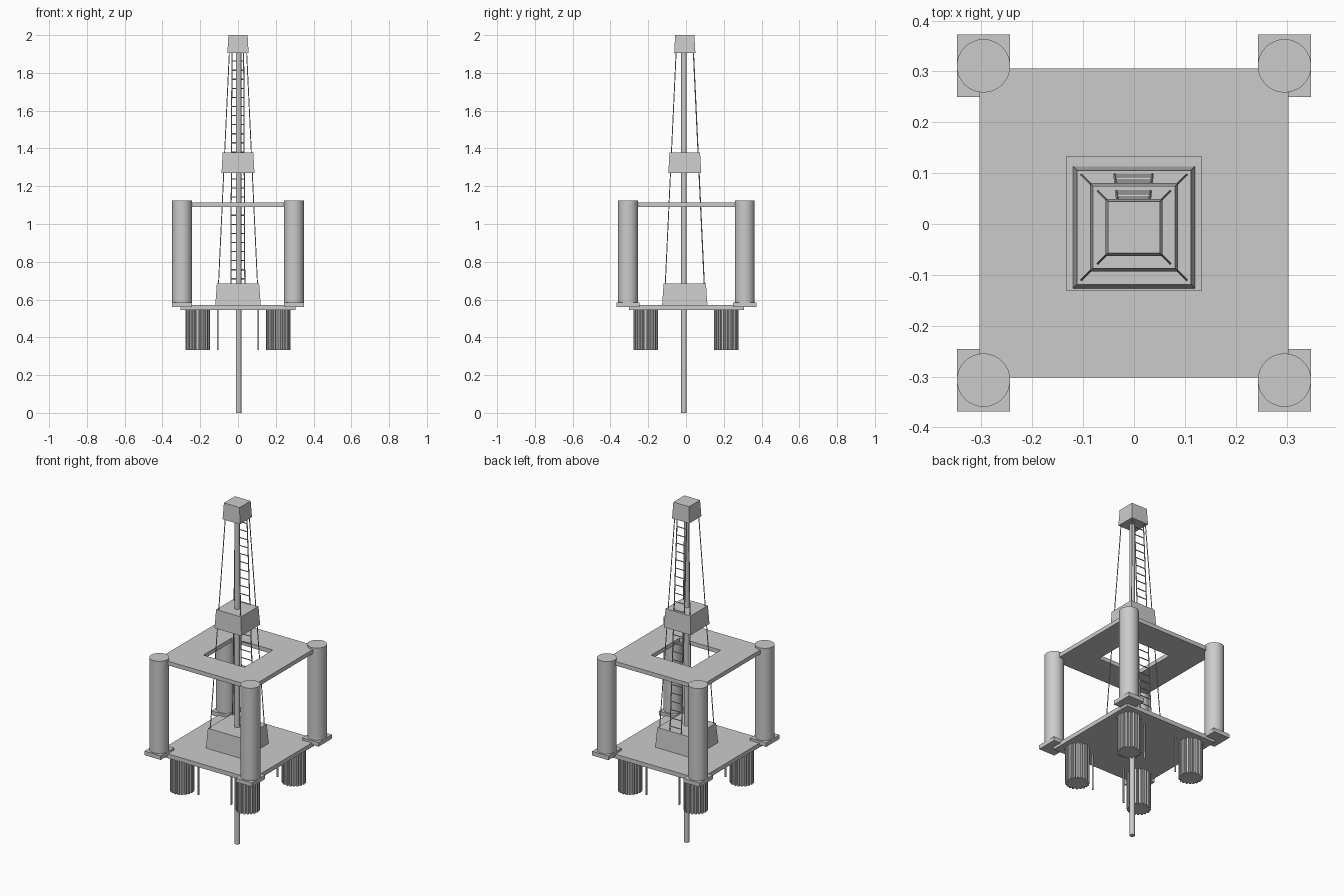
import bpy, bmesh, math
from mathutils import Vector

if "Cube" in bpy.data.objects:
    bpy.data.objects.remove(bpy.data.objects["Cube"])

CY = -0.0065  # tower centre in y


def finish(name, bm):
    bmesh.ops.recalc_face_normals(bm, faces=bm.faces)
    me = bpy.data.meshes.new(name)
    bm.to_mesh(me)
    bm.free()
    ob = bpy.data.objects.new(name, me)
    bpy.context.collection.objects.link(ob)
    return ob


def loft(name, bottom, top, z0, z1):
    """Closed solid between two outlines with equal point counts."""
    bm = bmesh.new()
    a = [bm.verts.new((x, y, z0)) for x, y in bottom]
    b = [bm.verts.new((x, y, z1)) for x, y in top]
    n = len(a)
    bm.faces.new(a)
    bm.faces.new(b)
    for i in range(n):
        j = (i + 1) % n
        bm.faces.new((a[i], a[j], b[j], b[i]))
    return finish(name, bm)


def rect(cx, cy, hx, hy):
    return [(cx - hx, cy - hy), (cx + hx, cy - hy), (cx + hx, cy + hy), (cx - hx, cy + hy)]


def rod(name, p, q, r, sides=8):
    p, q = Vector(p), Vector(q)
    bpy.ops.mesh.primitive_cylinder_add(vertices=sides, radius=r, depth=(q - p).length, location=(p + q) / 2)
    ob = bpy.context.object
    ob.name = name
    ob.rotation_euler = (q - p).to_track_quat('Z', 'Y').to_euler()
    bpy.ops.object.shade_smooth_by_angle(angle=math.radians(46))
    return ob


def half(z):
    """Half width of the tapering tower frame at height z."""
    return 0.103 - 0.057 * (z - 0.685) / 1.22


# lower deck
deck = rect(0, 0.002, 0.304, 0.304)
loft("lower_deck", deck, deck, 0.545, 0.57)

# upper deck with square opening
bm = bmesh.new()
outer, inner = deck, rect(0, 0.001, 0.133, 0.132)
rings = [[bm.verts.new((x, y, z)) for x, y in o]
         for o, z in ((outer, 1.09), (outer, 1.114), (inner, 1.114), (inner, 1.09))]
for k in range(4):
    a, b = rings[k], rings[(k + 1) % 4]
    for i in range(4):
        j = (i + 1) % 4
        bm.faces.new((a[i], a[j], b[j], b[i]))
finish("upper_deck", bm)

# corner columns, feet, fluted piles and thin hanging pipes
flutes = 20
gear = []
for i in range(flutes):
    for off, r in ((-0.28, 0.065), (0.18, 0.065), (0.3, 0.055), (0.6, 0.055)):
        t = 2 * math.pi * (i + off) / flutes
        gear.append((r * math.cos(t), r * math.sin(t)))
for sx, xn in ((-1, "left"), (1, "right")):
    for sy, yn in ((-1, "front"), (1, "back")):
        tag = f"{yn}_{xn}"
        x, y = sx * 0.296, 0.002 + sy * 0.309
        rod("column_" + tag, (x, y, 0.58), (x, y, 1.125), 0.0525, 32)
        foot = rect(x, y, 0.0525, 0.0615)
        loft("foot_" + tag, foot, foot, 0.56, 0.584)
        pile = [(sx * 0.213 + u, sy * 0.214 + v) for u, v in gear]
        loft("fluted_pile_" + tag, pile, pile, 0.333, 0.55)
        rod("hanging_pipe_" + tag, (sx * 0.107, sy * 0.214, 0.333), (sx * 0.107, sy * 0.214, 0.55), 0.005)
        # tower leg
        lo, hi = 0.66, 1.93
        rod("tower_leg_" + tag, (sx * half(lo), CY + sy * half(lo), lo),
            (sx * half(hi), CY + sy * half(hi), hi), 0.0025, 6)

# tapered tower boxes
for name, h0, h1, z0, z1 in (("base_box", 0.12, 0.112, 0.57, 0.685),
                             ("middle_box", 0.087, 0.081, 1.27, 1.378),
                             ("top_box", 0.056, 0.051, 1.905, 2.0)):
    loft(name, rect(0, CY, h0, h0), rect(0, CY, h1, h1), z0, z1)

# central drill pipe
rod("drill_pipe", (0.003, -0.011, 0), (0.003, -0.011, 1.95), 0.0145, 16)

# ladder leaning along the back face
def rail_x(z):
    return 0.037 - 0.006 * (z - 0.685) / 1.22


for s in (-1, 1):
    rod("ladder_rail", (s * rail_x(0.66) - 0.001, CY + half(0.66), 0.66),
        (s * rail_x(1.93) - 0.001, CY + half(1.93), 1.93), 0.003, 6)
z = 0.71
while z < 1.9:
    if not 1.27 < z < 1.38:
        w, y = rail_x(z), CY + half(z)
        rod("ladder_rung", (-w - 0.001, y, z), (w - 0.001, y, z), 0.003, 6)
    z += 0.048
